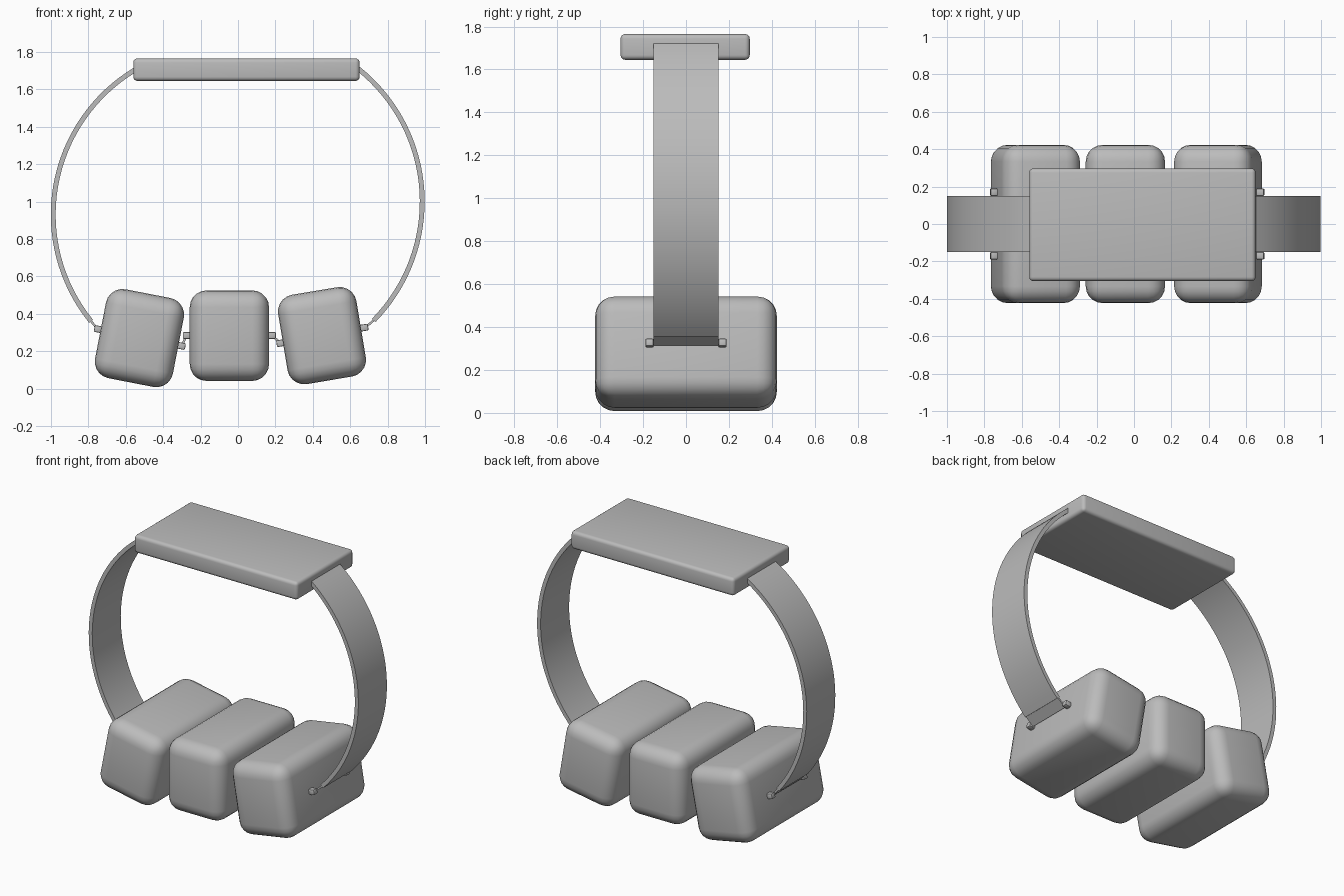
import bpy, bmesh, math
from mathutils import Matrix, Vector

if "Cube" in bpy.data.objects:
    bpy.data.objects.remove(bpy.data.objects["Cube"], do_unlink=True)

grey = bpy.data.materials.new("plain grey")
grey.use_nodes = True
colour = (0.5, 0.5, 0.5, 1)
grey.diffuse_color = colour
grey.node_tree.nodes["Principled BSDF"].inputs["Base Color"].default_value = colour

STRAP_HALF = 0.151
THICK = 0.026


def finish(bm, name, angle=35):
    bmesh.ops.recalc_face_normals(bm, faces=bm.faces)
    mesh = bpy.data.meshes.new(name)
    bm.to_mesh(mesh)
    bm.free()
    mesh.materials.append(grey)
    obj = bpy.data.objects.new(name, mesh)
    bpy.context.collection.objects.link(obj)
    bpy.ops.object.select_all(action='DESELECT')
    obj.select_set(True)
    bpy.context.view_layer.objects.active = obj
    bpy.ops.object.shade_smooth_by_angle(angle=math.radians(angle))
    return obj


def rounded_box(name, centre, size, radius, segments, tilt=0):
    """Box with rounded edges, turned about the y axis."""
    bm = bmesh.new()
    bmesh.ops.create_cube(bm, size=1)
    bmesh.ops.scale(bm, vec=size, verts=bm.verts)
    bmesh.ops.bevel(bm, geom=bm.edges[:], offset=radius, segments=segments,
                    profile=0.5, affect='EDGES')
    turn = Matrix.Rotation(-math.radians(tilt), 4, 'Y')
    bmesh.ops.transform(bm, matrix=Matrix.Translation(centre) @ turn, verts=bm.verts)
    return finish(bm, name)


def ribbon(name, path, thickness, half=STRAP_HALF):
    """Flat band following a path of (x, z) points, wide in y."""
    bm = bmesh.new()
    pts = [Vector(p) for p in path]
    rings = []
    for i, p in enumerate(pts):
        along = (pts[min(i + 1, len(pts) - 1)] - pts[max(i - 1, 0)]).normalized()
        side = Vector((-along.y, along.x)) * thickness / 2
        rings.append([bm.verts.new((q.x, y, q.y)) for q, y in
                      ((p + side, -half), (p + side, half),
                       (p - side, half), (p - side, -half))])
    for a, b in zip(rings, rings[1:]):
        for k in range(4):
            n = (k + 1) % 4
            bm.faces.new((a[k], a[n], b[n], b[k]))
    bm.faces.new(rings[0])
    bm.faces.new(rings[-1][::-1])
    return finish(bm, name)


def arc(cx, cz, radius, side, z_top, z_low, steps=32):
    """Points of a circular arc on one side, from top to bottom."""
    a0 = math.asin((z_top - cz) / radius)
    a1 = math.asin((z_low - cz) / radius)
    angles = [a0 + (a1 - a0) * i / steps for i in range(steps + 1)]
    return [(cx + side * radius * math.cos(a), cz + radius * math.sin(a)) for a in angles]


def clips(name, x, z, tilt=0):
    """Pair of small lugs that hold a band at its two edges."""
    for label, s in (("front", -1), ("back", 1)):
        rounded_box(f"{name}_{label}", (x, s * 0.17, z), (0.042, 0.038, 0.036),
                    0.006, 2, tilt)


# Top plate
rounded_box("top_plate", (0.045, -0.004, 1.705), (1.21, 0.602, 0.12), 0.022, 4)

# Three padded blocks
for name, x, z, tilt in (("right_block", -0.527, 0.27, -11),
                         ("middle_block", -0.046, 0.283, 0),
                         ("left_block", 0.449, 0.283, 9.5)):
    rounded_box(name, (x, 0, z), (0.424, 0.846, 0.484), 0.09, 5, tilt)

# Curved side straps
right_path = arc(-0.084, 0.93, 0.904, -1, 1.705, 0.36)
left_path = arc(0.077, 1.0, 0.908, 1, 1.71, 0.365)
ribbon("right_strap", right_path, THICK)
ribbon("left_strap", left_path, THICK)

# Thin strap tabs and their lugs
ribbon("right_strap_tab", [right_path[-1], (-0.745, 0.312)], 0.012)
ribbon("left_strap_tab", [left_path[-1], (0.67, 0.318)], 0.012)
clips("right_strap_lug", -0.748, 0.318, -11)
clips("left_strap_lug", 0.675, 0.326, 9.5)

# Links between neighbouring blocks
for name, inner, outer, tilt in (
        ("right_link", (-0.274, 0.284), (-0.302, 0.228), -11),
        ("left_link", (0.182, 0.284), (0.227, 0.243), 9.5)):
    ribbon(name, [inner, outer], 0.012)
    clips(name + "_inner_lug", *inner)
    clips(name + "_outer_lug", *outer, tilt)
